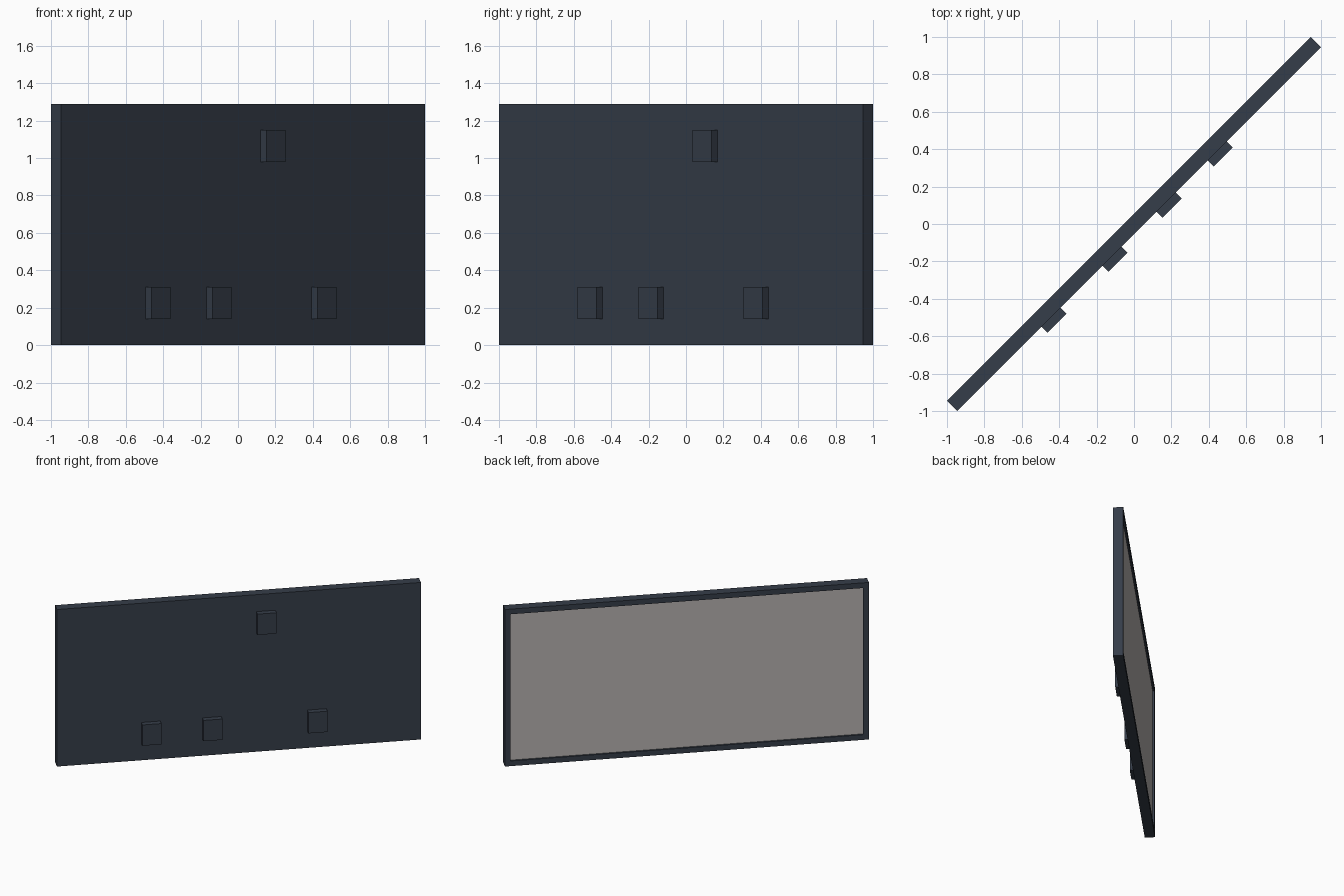
import bpy, bmesh
from math import radians
from mathutils import Matrix

cube = bpy.data.objects.get("Cube")
if cube:
    bpy.data.objects.remove(cube)

LENGTH, THICK, HEIGHT = 2.751, 0.078, 1.29
BORDER, RECESS = 0.06, 0.015
TURN = Matrix.Rotation(radians(45), 4, "Z")


def make_material(name, rgb):
    mat = bpy.data.materials.new(name)
    mat.use_nodes = True
    mat.diffuse_color = (*rgb, 1)
    mat.node_tree.nodes["Principled BSDF"].inputs["Base Color"].default_value = (*rgb, 1)
    return mat


slate = make_material("dark slate", (0.036, 0.047, 0.067))
grey = make_material("warm grey", (0.48, 0.45, 0.44))


def make_object(name, bm, *materials):
    mesh = bpy.data.meshes.new(name)
    bm.to_mesh(mesh)
    bm.free()
    for mat in materials:
        mesh.materials.append(mat)
    obj = bpy.data.objects.new(name, mesh)
    obj.matrix_world = TURN
    bpy.context.collection.objects.link(obj)
    return obj


def box(size, center):
    bm = bmesh.new()
    bmesh.ops.create_cube(bm, size=1)
    bmesh.ops.scale(bm, vec=size, verts=bm.verts)
    bmesh.ops.translate(bm, vec=center, verts=bm.verts)
    return bm


# Board with a framed, sunken panel on its back
bm = box((LENGTH, THICK, HEIGHT), (0, 0, HEIGHT / 2))
bm.normal_update()
panel = max(bm.faces, key=lambda f: f.normal.y)
bmesh.ops.inset_region(bm, faces=[panel], thickness=BORDER)
bmesh.ops.inset_region(bm, faces=[panel], thickness=0, depth=-RECESS)
panel.material_index = 1
make_object("framed_board", bm, slate, grey)

# Small mounting blocks on the front
BLOCK_W, BLOCK_D, BLOCK_H = 0.144, 0.045, 0.171
blocks = {
    "lower_right_block": (-0.666, 0.225),
    "lower_middle_block": (-0.205, 0.225),
    "lower_left_block": (0.59, 0.225),
    "upper_block": (0.204, 1.065),
}
for name, (x, z) in blocks.items():
    y = -(THICK + BLOCK_D) / 2
    make_object(name, box((BLOCK_W, BLOCK_D, BLOCK_H), (x, y, z)), slate)
